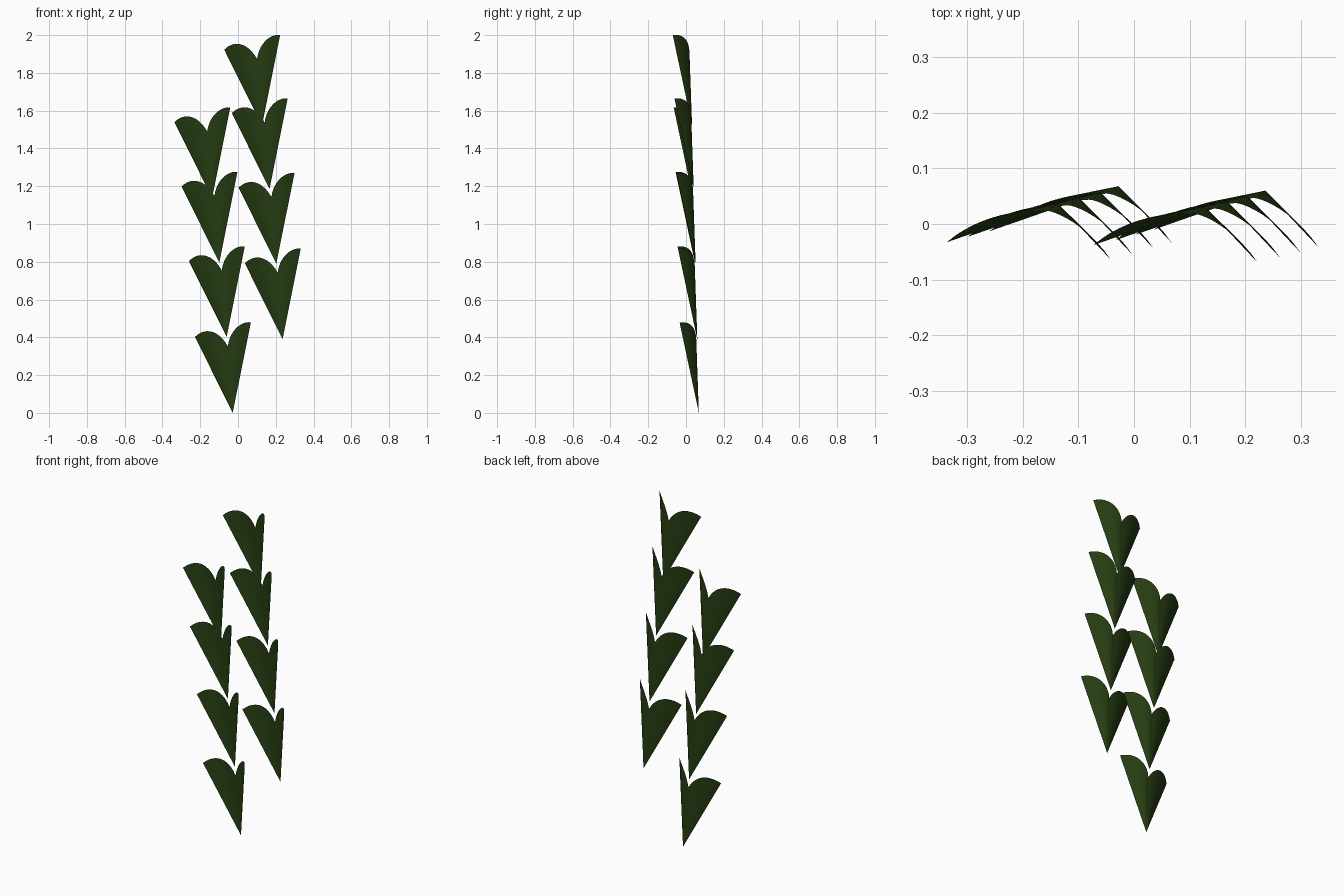
import bpy
from mathutils import Vector
from mathutils.geometry import interpolate_bezier

cube = bpy.data.objects.get("Cube")
if cube:
    bpy.data.objects.remove(cube, do_unlink=True)

# Single dark green leaf colour
green = bpy.data.materials.new("dark leaf green")
green.use_nodes = True
colour = (0.019, 0.046, 0.006, 1)
green.diffuse_color = colour
bsdf = green.node_tree.nodes["Principled BSDF"]
bsdf.inputs["Base Color"].default_value = colour
bsdf.inputs["Roughness"].default_value = 0.8

# Rim of the two rounded lobes, relative to the pointed tip
notch = Vector((-0.026, -0.014, 0.353))
right_lobe = [notch, Vector((-0.075, -0.010, 0.44)),
              Vector((-0.148, -0.025, 0.455)), Vector((-0.2, -0.07, 0.402))]
left_lobe = [notch, Vector((-0.015, -0.008, 0.44)),
             Vector((0.05, -0.034, 0.488)), Vector((0.096, -0.102, 0.479))]
STEPS, ROWS = 12, 4
rim = interpolate_bezier(*right_lobe, STEPS)[::-1] + interpolate_bezier(*left_lobe, STEPS)[1:]

# Leaf sheet: straight lines run from the tip out to the rim
verts = [Vector((0, 0, 0))]
for row in range(1, ROWS + 1):
    verts += [p * row / ROWS for p in rim]
n = len(rim)
faces = [(0, i + 2, i + 1) for i in range(n - 1)]
for row in range(ROWS - 1):
    a = 1 + row * n
    faces += [(a + i, a + i + 1, a + n + i + 1, a + n + i) for i in range(n - 1)]
# Wind the faces towards the front
faces = [f[::-1] for f in faces]

leaf = bpy.data.meshes.new("heart_leaf")
leaf.from_pydata([v[:] for v in verts], [], faces)
leaf.materials.append(green)
for poly in leaf.polygons:
    poly.use_smooth = True
leaf.update()

# Two hanging columns of leaves, listed by tip from top to bottom
columns = {
    "left_leaf": [(0.127, 0.032, 1.521), (0.167, 0.041, 1.185),
                  (0.203, 0.051, 0.79), (0.236, 0.06, 0.39)],
    "right_leaf": [(-0.137, 0.037, 1.137), (-0.099, 0.047, 0.796),
                   (-0.06, 0.057, 0.402), (-0.028, 0.068, 0)],
}
for name, tips in columns.items():
    for i, tip in enumerate(tips, 1):
        obj = bpy.data.objects.new(f"{name}_{i}", leaf)
        obj.location = tip
        bpy.context.collection.objects.link(obj)
